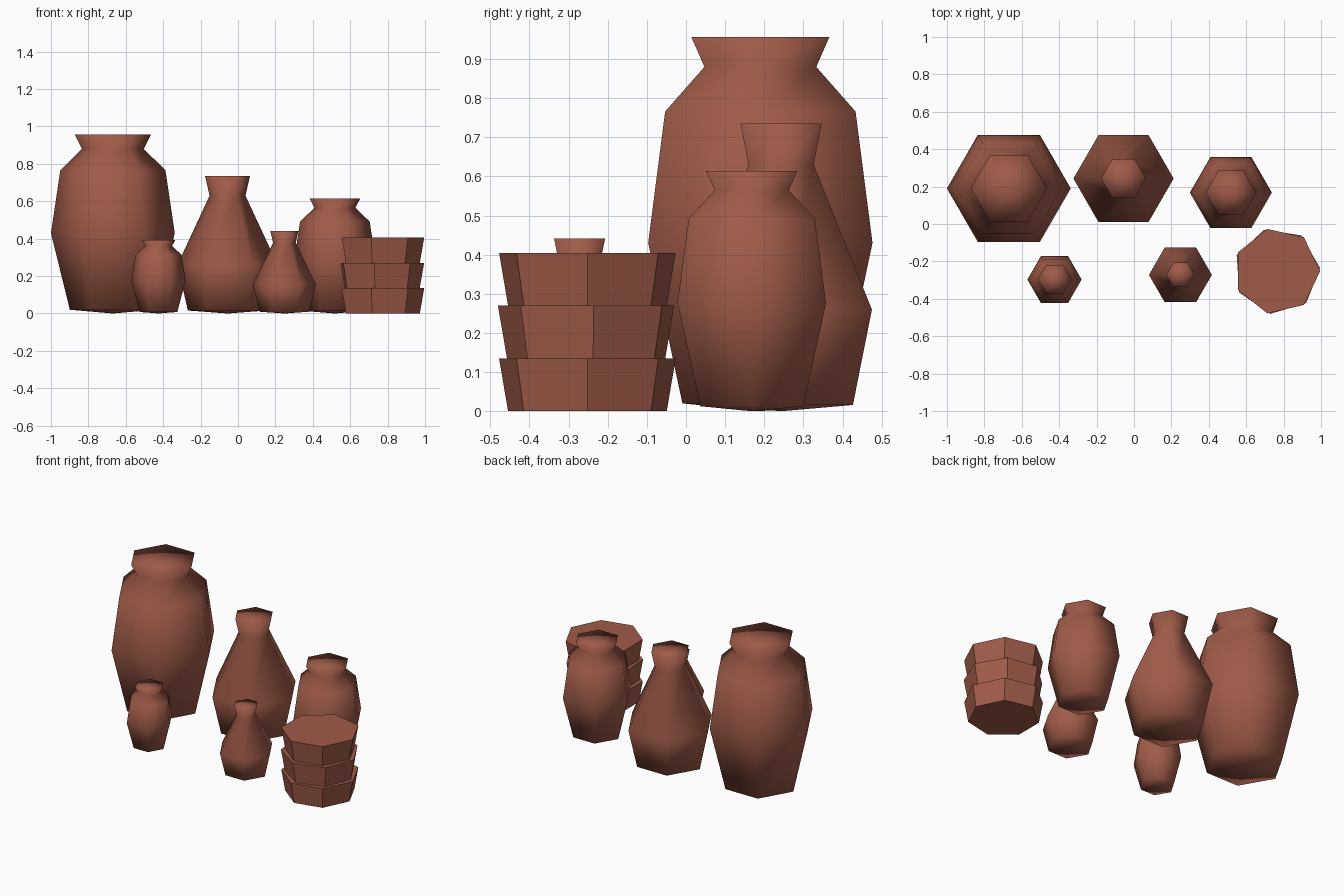
import bpy, bmesh, math

if "Cube" in bpy.data.objects:
    bpy.data.objects.remove(bpy.data.objects["Cube"])

clay = bpy.data.materials.new("terracotta")
clay.diffuse_color = (0.35, 0.105, 0.066, 1)
clay.use_nodes = True
clay.node_tree.nodes["Principled BSDF"].inputs["Base Color"].default_value = clay.diffuse_color


def lathe(name, profile, sides, centre, xy=1.0, zs=1.0, turn=0.0, smooth=True):
    """Spin (radius, height) pairs into a closed shape; radius 0 makes a point."""
    bm = bmesh.new()
    rings = []
    for r, z in profile:
        if r == 0:
            rings.append([bm.verts.new((0, 0, z * zs))])
        else:
            angles = [2 * math.pi * i / sides + turn for i in range(sides)]
            rings.append([bm.verts.new((r * xy * math.cos(a), r * xy * math.sin(a), z * zs))
                          for a in angles])
    for low, high in zip(rings, rings[1:]):
        for i in range(sides):
            j = (i + 1) % sides
            if len(low) == 1:
                bm.faces.new((low[0], high[j], high[i]))
            elif len(high) == 1:
                bm.faces.new((low[i], low[j], high[0]))
            else:
                bm.faces.new((low[i], low[j], high[j], high[i]))
    # flat lids where the profile does not end in a point
    if len(rings[0]) > 1:
        bm.faces.new(rings[0][::-1])
    if len(rings[-1]) > 1:
        bm.faces.new(rings[-1])
    bmesh.ops.recalc_face_normals(bm, faces=bm.faces[:])
    for f in bm.faces:
        f.smooth = smooth
    mesh = bpy.data.meshes.new(name)
    bm.to_mesh(mesh)
    bm.free()
    mesh.materials.append(clay)
    obj = bpy.data.objects.new(name, mesh)
    obj.location = centre
    bpy.context.collection.objects.link(obj)
    return obj


# Wide-shouldered jars in three sizes
jar = [(0, 0), (0.23, 0.02), (0.331, 0.43), (0.281, 0.766),
       (0.165, 0.88), (0.204, 0.957), (0, 0.957)]
lathe("large_jar", jar, 6, (-0.669, 0.19, 0))
lathe("medium_jar", jar, 6, (0.518, 0.168, 0), 0.662, 0.642)
lathe("small_jar", jar, 6, (-0.425, -0.297, 0), 0.438, 0.41)

# Narrow-necked bottles in two sizes
bottle = [(0, 0), (0.212, 0.016), (0.268, 0.26), (0.096, 0.63), (0.12, 0.735), (0, 0.735)]
lathe("large_bottle", bottle, 6, (-0.056, 0.243, 0))
lathe("small_bottle", bottle, 6, (0.248, -0.272, 0), 0.628, 0.6)

# Stack of three flared seven-sided pots
for i, turn in enumerate((0, 4, 0)):
    lathe(f"stacked_pot_{i + 1}", [(0.208, 0), (0.2315, 0.135)], 7,
          (0.764, -0.252, 0.135 * i), turn=math.radians(turn), smooth=False)
